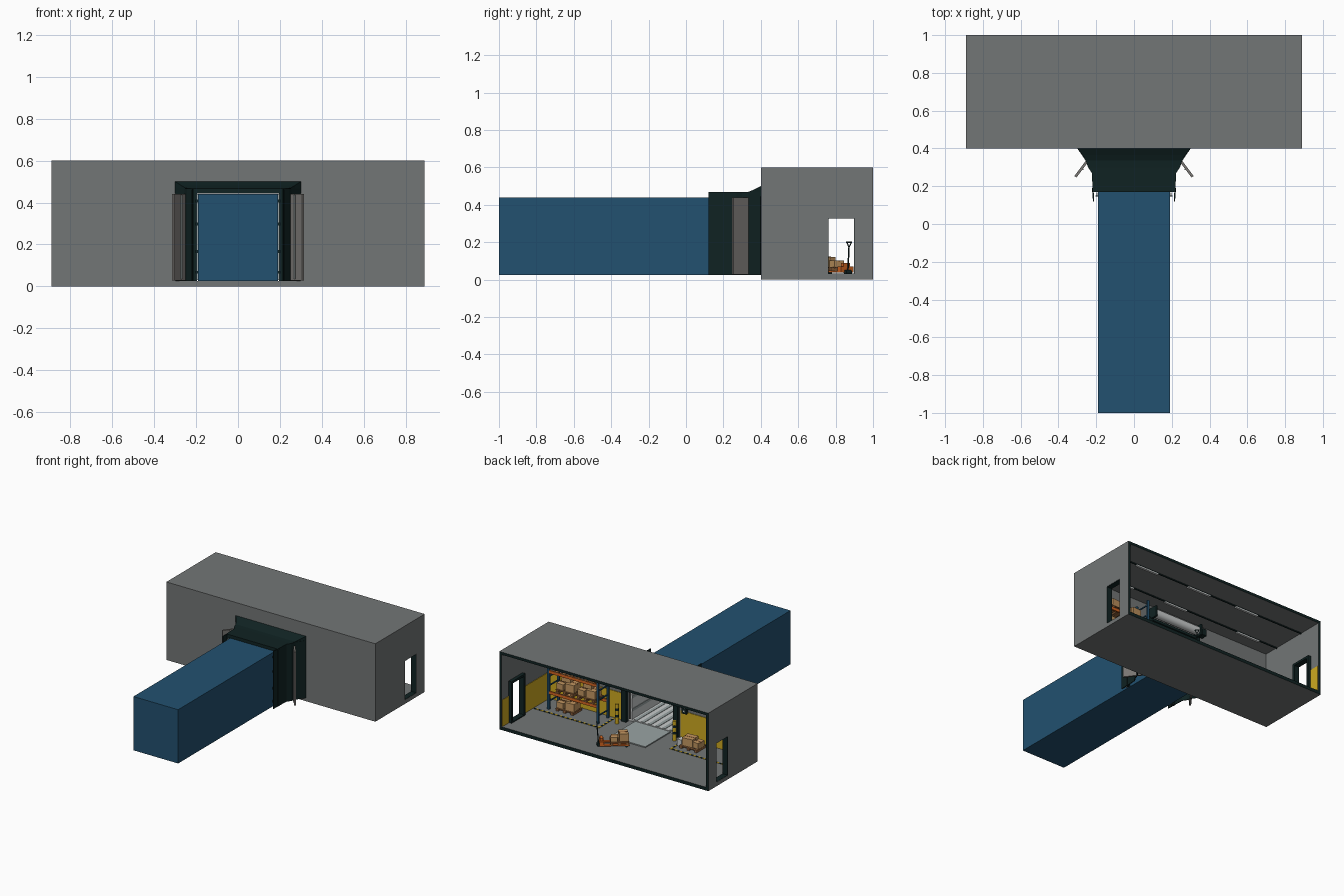
import bpy, bmesh, math
from mathutils import Matrix, Vector

if "Cube" in bpy.data.objects:
    bpy.data.objects.remove(bpy.data.objects["Cube"])

def mat(name, c):
    m = bpy.data.materials.new(name)
    m.diffuse_color = (*c, 1)
    m.use_nodes = True
    m.node_tree.nodes["Principled BSDF"].inputs["Base Color"].default_value = m.diffuse_color
    return m

GREY = mat("concrete grey", (.17, .18, .18))
BLUE = mat("deep blue", (.016, .082, .16))
DARK = mat("dark rubber", (.005, .016, .016))
YEL = mat("safety yellow", (.62, .40, .015))
ORG = mat("orange", (.65, .13, .015))
CARD = mat("cardboard", (.55, .31, .12))
WOOD = mat("pallet wood", (.30, .13, .045))
PALE = mat("pale grey", (.58, .60, .60))
STEEL = mat("steel", (.32, .37, .37))
DOOR = mat("warm door grey", (.19, .18, .17))

def finish(name, bm, mats, M=None):
    if M:
        bm.transform(M)
    me = bpy.data.meshes.new(name)
    bm.to_mesh(me)
    bm.free()
    for m in mats:
        me.materials.append(m)
    ob = bpy.data.objects.new(name, me)
    bpy.context.collection.objects.link(ob)
    return ob

def part(name, m, boxes, M=None):
    """One object made of boxes given as (x0, x1, y0, y1, z0, z1)."""
    bm = bmesh.new()
    for a, b, c, d, e, f in boxes:
        bmesh.ops.create_cube(bm, size=1, matrix=Matrix.Translation(((a+b)/2, (c+d)/2, (e+f)/2))
                              @ Matrix.Diagonal((abs(b-a), abs(d-c), abs(f-e), 1)))
    return finish(name, bm, [m], M)

def rod(name, m, p, q, r, M=None, n=20):
    p, q = Vector(p), Vector(q)
    bm = bmesh.new()
    bmesh.ops.create_cone(bm, cap_ends=True, segments=n, radius1=r, radius2=r, depth=(q-p).length,
                          matrix=Matrix.Translation((p+q)/2) @ (q-p).to_track_quat('Z', 'Y').to_matrix().to_4x4())
    for f in bm.faces:
        f.smooth = len(f.verts) == 4
    return finish(name, bm, [m], M)

def cut(ob, boxes):
    """Subtract boxes from an object and bake the result."""
    cutters = []
    for b in boxes:
        c = part("cutter", DARK, [b])
        c.hide_render = True
        md = ob.modifiers.new("cut", 'BOOLEAN')
        md.operation, md.solver, md.object = 'DIFFERENCE', 'EXACT', c
        cutters.append(c)
    dg = bpy.context.evaluated_depsgraph_get()
    me = bpy.data.meshes.new_from_object(ob.evaluated_get(dg))
    ob.modifiers.clear()
    ob.data = me
    for c in cutters:
        bpy.data.objects.remove(c)

def colour(ob, mats, rule):
    ob.data.materials.clear()
    for m in mats:
        ob.data.materials.append(m)
    for p in ob.data.polygons:
        p.material_index = rule(p.center, p.normal)

# Warehouse shell: open at the back, dock opening in front, a doorway in each side
shell = part("warehouse_shell", GREY, [(-.89, .89, .4, 1, 0, .6)])
cut(shell, [(-.87, .87, .42, 1.1, .025, .58), (-.2, .2, .3, .5, .025, .45), (-1, 1, .76, .9, .03, .33)])
colour(shell, [GREY, DARK], lambda c, n: int(n.y > .9 and c.y > .99))

# Doorway frames and yellow wall bands
for s, side in ((1, "right"), (-1, "left")):
    x0, x1 = s*.845, s*.888
    part(side + "_doorway_frame", DARK, [(x0, x1, .745, .762, .025, .345), (x0, x1, .898, .915, .025, .345),
                                         (x0, x1, .745, .915, .328, .345), (x0, x1, .762, .898, .025, .032)])
    part(side + "_yellow_band", YEL, [(s*.866, s*.87, .42, .745, .025, .23), (s*.866, s*.87, .915, .995, .025, .23),
                                      (s*.25, s*.87, .42, .424, .025, .23)])

# Ceiling rails and lamps
for y, xs in ((.81, (.56, .08, -.36)), (.54, (.56, .07, -.6))):
    part("ceiling_rail", DARK, [(-.87, .87, y-.004, y+.004, .572, .58)])
    part("ceiling_lamps", PALE, [(x-.1, x+.1, y-.009, y+.009, .562, .572) for x in xs])

# Trailer: blue outside, pale inside, with ribs
trailer = part("trailer_body", BLUE, [(-.19, .19, -1, .405, .026, .44)])
cut(trailer, [(-.178, .178, -.985, .6, .038, .428)])
colour(trailer, [BLUE, PALE], lambda c, n: int(abs(c.x) < .185 and -.99 < c.y < .5 and .03 < c.z < .435))
part("trailer_floor_strips", STEEL, [(x-.012, x+.012, -.98, .4, .038, .041) for x in (-.15, -.09, -.03, .03, .09, .15)])
part("trailer_wall_rails", STEEL, [(s*.174, s*.178, -.98, .4, z, z+.02) for s in (-1, 1) for z in (.1, .2, .3)])

# Dock shelter: flared sides and a roof rising to the wall
prof = [(.215, .12), (.217, .2), (.22, .27), (.24, .30), (.252, .335), (.272, .365), (.297, .4)]
for s, side in ((1, "right"), (-1, "left")):
    bm = bmesh.new()
    rows = [[bm.verts.new((s*x, y, z)) for z in (.025, .468)] for x, y in prof]
    for a, b in zip(rows, rows[1:]):
        bm.faces.new((a[0], b[0], b[1], a[1]))
    ob = finish(side + "_shelter_curtain", bm, [DARK])
    md = ob.modifiers.new("thickness", 'SOLIDIFY')
    md.thickness, md.offset = .006, 0
    part(side + "_shelter_seal", DARK, [(s*.196, s*.222, .17, .19, .025, .46)])
    # Rear frame strip with hinges beside the trailer
    part(side + "_frame_strip", STEEL, [(s*.192, s*.199, .15, .168, .03, .44)])
    part(side + "_hinges", DARK, [(s*.191, s*.204, .146, .15, z, z+.014) for z in (.06, .16, .29, .40)])
    # Open trailer door leaf, folded outwards
    M = Matrix.Translation((s*.205, .39, 0)) @ Matrix.Rotation(math.atan2(-.14, s*.105), 4, 'Z')
    part(side + "_trailer_door", DOOR, [(0, .175, -.007, .007, .028, .44)], M)
    rod(side + "_door_lock_bar", STEEL, (.12, -s*.009, .035), (.12, -s*.009, .435), .004, M, 10)

bm = bmesh.new()
roof = [(.215, .17, .468), (.22, .27, .468), (.24, .30, .468), (.252, .335, .47), (.272, .365, .482), (.30, .4, .5)]
rows = [[bm.verts.new((s*x, y, z)) for s in (-1, 1)] for x, y, z in roof]
low = [[bm.verts.new((s*x, y, .444)) for s in (-1, 1)] for x, y, z in roof]
for i in range(len(roof)-1):
    a, b, c, d = rows[i], rows[i+1], low[i], low[i+1]
    bm.faces.new((a[0], a[1], b[1], b[0]))
    bm.faces.new((a[1], c[1], d[1], b[1]))
    bm.faces.new((a[0], b[0], d[0], c[0]))
    bm.faces.new((c[0], d[0], d[1], c[1]))
bm.faces.new((rows[0][0], low[0][0], low[0][1], rows[0][1]))
bmesh.ops.recalc_face_normals(bm, faces=bm.faces)
finish("shelter_roof", bm, [DARK])

# Inside dock frame, roller shutter and leveller plate
part("dock_frame", DARK, [(s*.2, s*.24, .42, .445, .025, .47) for s in (-1, 1)] + [(-.24, .24, .42, .445, .45, .47)])
rod("shutter_drum", PALE, (-.2, .46, .505), (.2, .46, .505), .032, n=32)
part("shutter_brackets", DARK, [(s*.2, s*.215, .42, .5, .46, .545) for s in (-1, 1)])
part("shutter_motor", DARK, [(-.27, -.215, .43, .48, .48, .53)])
part("dock_leveller", STEEL, [(-.15, .15, .40, .71, .025, .033)])
part("control_box", DARK, [(-.31, -.27, .42, .44, .22, .29)])
part("control_buttons", PALE, [(-.297, -.283, .44, .443, z, z+.012) for z in (.235, .262)])

# Bollards with dark bands
for x in (-.245, .245):
    rod("bollard", YEL, (x, .49, .025), (x, .49, .175), .014)
    for z in (.075, .125):
        rod("bollard_band", DARK, (x, .49, z), (x, .49, z+.018), .0148)

# Hazard floor lines
for k, m in enumerate((YEL, DARK)):
    dash = []
    for s in (-1, 1):
        dash += [(s*(.3+i*.02), s*(.32+i*.02), .615, .627, .025, .028) for i in range(k, 28, 2)]
        dash += [(s*.3, s*.312, .435+i*.02, .455+i*.02, .025, .028) for i in range(k, 9, 2)]
    part(("yellow", "dark")[k] + "_floor_dashes", m, dash)

def pallet(x, y, z, w=.15, d=.11, M=None):
    part("pallet", WOOD, [(x-w/2, x+w/2, y+t-.009, y+t+.009, z+.014, z+.02) for t in (-d*.42, -d*.14, d*.14, d*.42)]
         + [(x+t-.01, x+t+.01, y-d/2, y+d/2, z, z+.014) for t in (-w*.42, 0, w*.42)], M)

def carton(x, y, z, w, d, h, turn=0, M=None):
    T = Matrix.Translation((x, y, z)) @ Matrix.Rotation(turn, 4, 'Z')
    T = M @ T if M else T
    part("carton", CARD, [(-w/2, w/2, -d/2, d/2, 0, h)], T)
    part("carton_tape", WOOD, [(-w/2-.0005, w/2+.0005, -.005, .005, h*.75, h+.001)], T)

# Storage rack with pallets and cartons
part("rack_posts", BLUE, [(x-.008, x+.008, y-.008, y+.008, .025, .5) for x in (.35, .77) for y in (.45, .57)])
part("rack_braces", BLUE, [(x-.004, x+.004, .45, .57, z, z+.008) for x in (.35, .77) for z in (.08, .2, .27, .38, .46)])
for z in (.165, .325):
    part("rack_beams", ORG, [(.35, .77, y-.006, y+.006, z-.022, z) for y in (.45, .57)])
    part("rack_shelf", WOOD, [(x-.015, x+.015, .44, .58, z, z+.005) for x in (.4, .46, .52, .58, .64, .7)])
for x, z in ((.64, .025), (.64, .17), (.46, .17), (.47, .33), (.66, .33)):
    pallet(x, .51, z)
    carton(x-.032, .51, z+.02, .075, .09, .06, .08)
    carton(x+.045, .515, z+.02, .06, .08, .045, -.06)
    if z < .3:
        carton(x+.01, .505, z+.08, .07, .06, .03, .1)

# Loose goods on the other side
pallet(-.42, .52, .025)
carton(-.40, .52, .045, .085, .08, .06, .1)
carton(-.47, .52, .045, .05, .07, .045, -.1)
part("white_parcel", PALE, [(-.345, -.31, .5, .55, .025, .075)])

# Pallet jack carrying cartons
J = Matrix.Translation((.12, .85, .025)) @ Matrix.Rotation(math.radians(218), 4, 'Z')
part("jack_forks", ORG, [(0, .19, y-.013, y+.013, .012, .022) for y in (-.03, .03)], J)
part("jack_body", ORG, [(-.02, .012, -.043, .043, .012, .045), (-.015, .005, -.022, .022, .045, .065)], J)
for y in (-.03, .03):
    rod("jack_roller", DARK, (.17, y-.01, .008), (.17, y+.01, .008), .008, J)
rod("jack_wheel", DARK, (-.025, -.018, .013), (-.025, .018, .013), .013, J)
rod("jack_handle", DARK, (-.025, 0, .02), (-.035, 0, .15), .004, J, 12)
rod("jack_grip", DARK, (-.036, -.018, .175), (-.036, .018, .175), .004, J, 12)
for y in (-.016, .016):
    rod("jack_grip_arm", DARK, (-.035, 0, .148), (-.036, y, .176), .003, J, 10)
pallet(.12, 0, .022, .13, .1, J)
carton(.15, .01, .042, .065, .075, .055, .1, J)
carton(.085, -.01, .042, .05, .06, .035, -.1, J)
